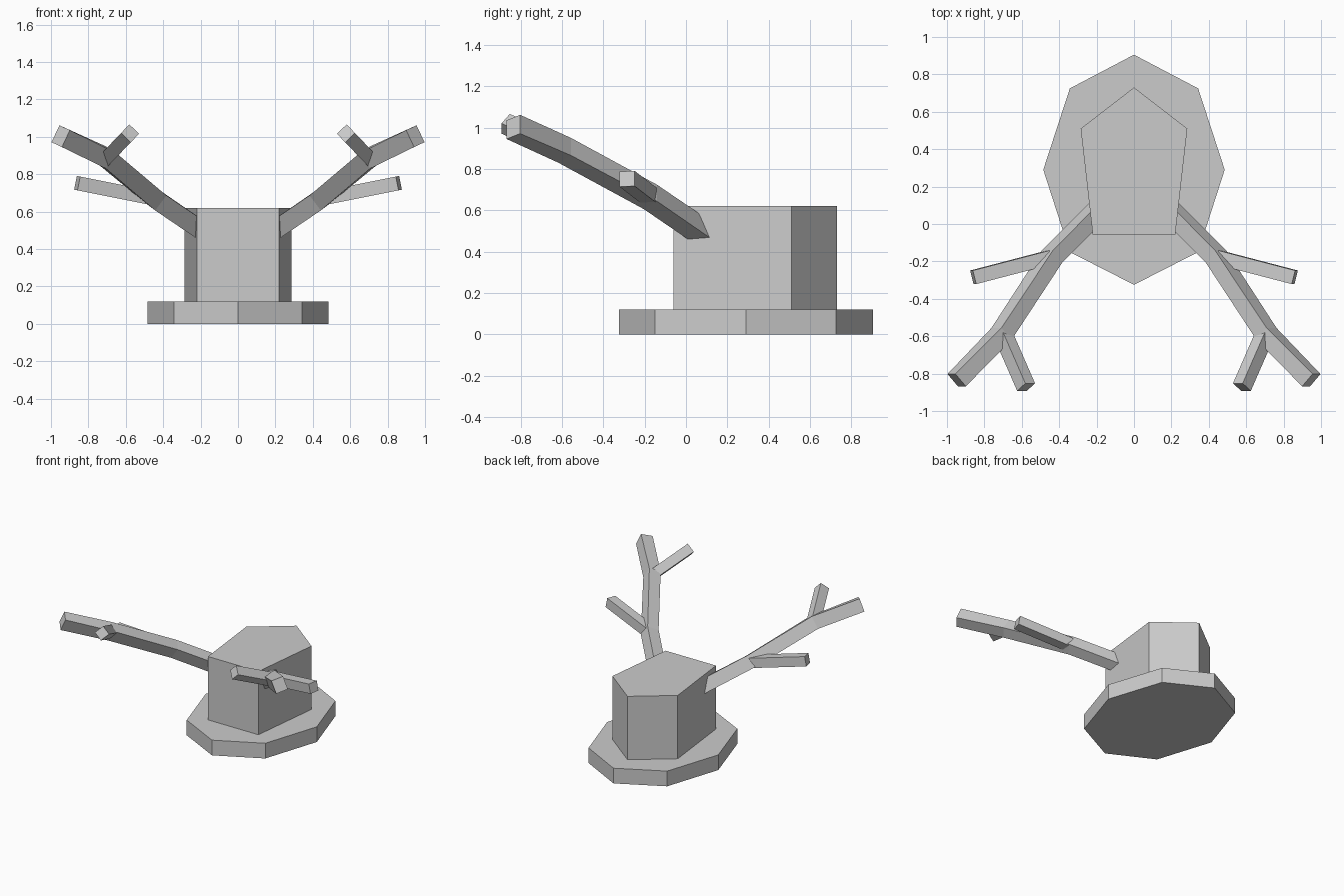
import bpy, bmesh
from mathutils import Vector

cube = bpy.data.objects.get("Cube")
if cube:
    bpy.data.objects.remove(cube, do_unlink=True)

# Single plain colour
grey = bpy.data.materials.new("plain grey")
grey.use_nodes = True
colour = (0.6, 0.6, 0.6, 1)
grey.diffuse_color = colour
grey.node_tree.nodes["Principled BSDF"].inputs["Base Color"].default_value = colour


def finish(name, bm):
    bmesh.ops.recalc_face_normals(bm, faces=bm.faces)
    mesh = bpy.data.meshes.new(name)
    bm.to_mesh(mesh)
    bm.free()
    mesh.materials.append(grey)
    obj = bpy.data.objects.new(name, mesh)
    bpy.context.collection.objects.link(obj)
    return obj


def slab(name, half_outline, bottom, top):
    """Upright prism from the +x half of a symmetric outline, back to front."""
    left = [(-x, y) for x, y in reversed(half_outline) if x > 0]
    bm = bmesh.new()
    face = bm.faces.new([bm.verts.new((x, y, bottom)) for x, y in half_outline + left])
    extruded = bmesh.ops.extrude_face_region(bm, geom=[face])["geom"]
    verts = [g for g in extruded if isinstance(g, bmesh.types.BMVert)]
    bmesh.ops.translate(bm, verts=verts, vec=(0, 0, top - bottom))
    return finish(name, bm)


def branch(name, path, height, depth):
    """Four-sided beam along a path, mirrored to the other side."""
    points = [Vector(p) for p in path]
    bm = bmesh.new()
    rings = []
    for i, p in enumerate(points):
        d = Vector()
        if i > 0:
            d += (p - points[i - 1]).normalized()
        if i < len(points) - 1:
            d += (points[i + 1] - p).normalized()
        d.normalize()
        u = Vector((-d.z, 0, d.x)).normalized()
        v = d.cross(u)
        rings.append([bm.verts.new(p + u * (a * height / 2) + v * (b * depth / 2))
                      for a, b in ((1, 1), (1, -1), (-1, -1), (-1, 1))])
    for r, s in zip(rings, rings[1:]):
        for k in range(4):
            n = (k + 1) % 4
            bm.faces.new((r[k], r[n], s[n], s[k]))
    bm.faces.new(rings[0])
    bm.faces.new(rings[-1])
    obj = finish(name, bm)
    obj.modifiers.new("Mirror", 'MIRROR').use_axis[0] = True
    return obj


# Hat: long octagonal brim and five-sided crown
slab("brim", [(0, 0.905), (0.343, 0.725), (0.485, 0.29), (0.343, -0.15), (0, -0.325)], 0, 0.12)
slab("crown", [(0, 0.73), (0.285, 0.51), (0.22, -0.06)], 0.12, 0.62)

# Antlers: bent main beam with two tines
fork_low = (0.438, -0.173, 0.665)
fork_high = (0.708, -0.587, 0.89)
branch("antler_beam", [(0.15, 0.116, 0.468), fork_low, fork_high, (0.948, -0.835, 1.003)], 0.1, 0.09)
branch("antler_side_tine", [(0.45, -0.178, 0.67), (0.86, -0.285, 0.752)], 0.075, 0.075)
branch("antler_inner_tine", [(0.70, -0.59, 0.89), (0.577, -0.872, 1.018)], 0.072, 0.075)
